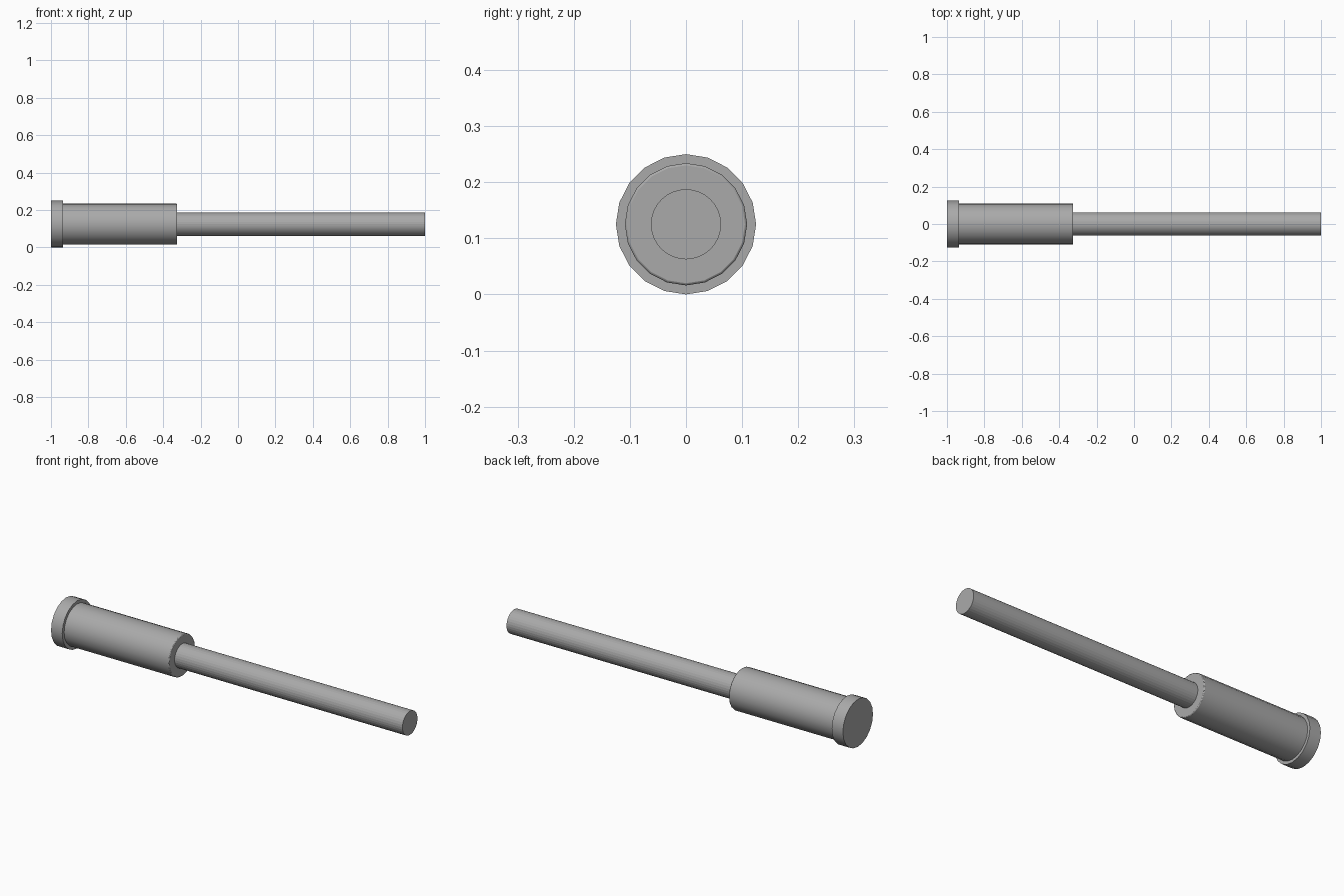
import bpy
import math

cube = bpy.data.objects.get("Cube")
if cube:
    bpy.data.objects.remove(cube, do_unlink=True)

grey = bpy.data.materials.new("plain grey")
grey.use_nodes = True
colour = (0.4, 0.4, 0.4, 1)
grey.diffuse_color = colour
grey.node_tree.nodes["Principled BSDF"].inputs["Base Color"].default_value = colour

AXIS_Z = 0.125


def cylinder_x(name, x0, x1, radius, sides, bevel=0.0, smooth=True):
    """Cylinder lying along x between x0 and x1."""
    bpy.ops.mesh.primitive_cylinder_add(
        vertices=sides, radius=radius, depth=x1 - x0,
        location=((x0 + x1) / 2, 0, AXIS_Z), rotation=(0, math.pi / 2, 0))
    obj = bpy.context.object
    obj.name = name
    obj.data.materials.append(grey)
    bpy.ops.object.transform_apply(location=False, rotation=True, scale=False)
    if bevel:
        mod = obj.modifiers.new("soft rim", "BEVEL")
        mod.width = bevel
        mod.segments = 2
        mod.limit_method = "ANGLE"
        mod.angle_limit = math.radians(40)
    if smooth:
        bpy.ops.object.shade_smooth_by_angle(angle=math.radians(40))
    return obj


# Wide end cap, main barrel and thin rod
cylinder_x("end_cap", -1.0, -0.935, 0.125, 20)
cylinder_x("barrel", -0.94, -0.325, 0.109, 20, bevel=0.004)
cylinder_x("rod", -0.33, 1.0, 0.0625, 32, smooth=False)
